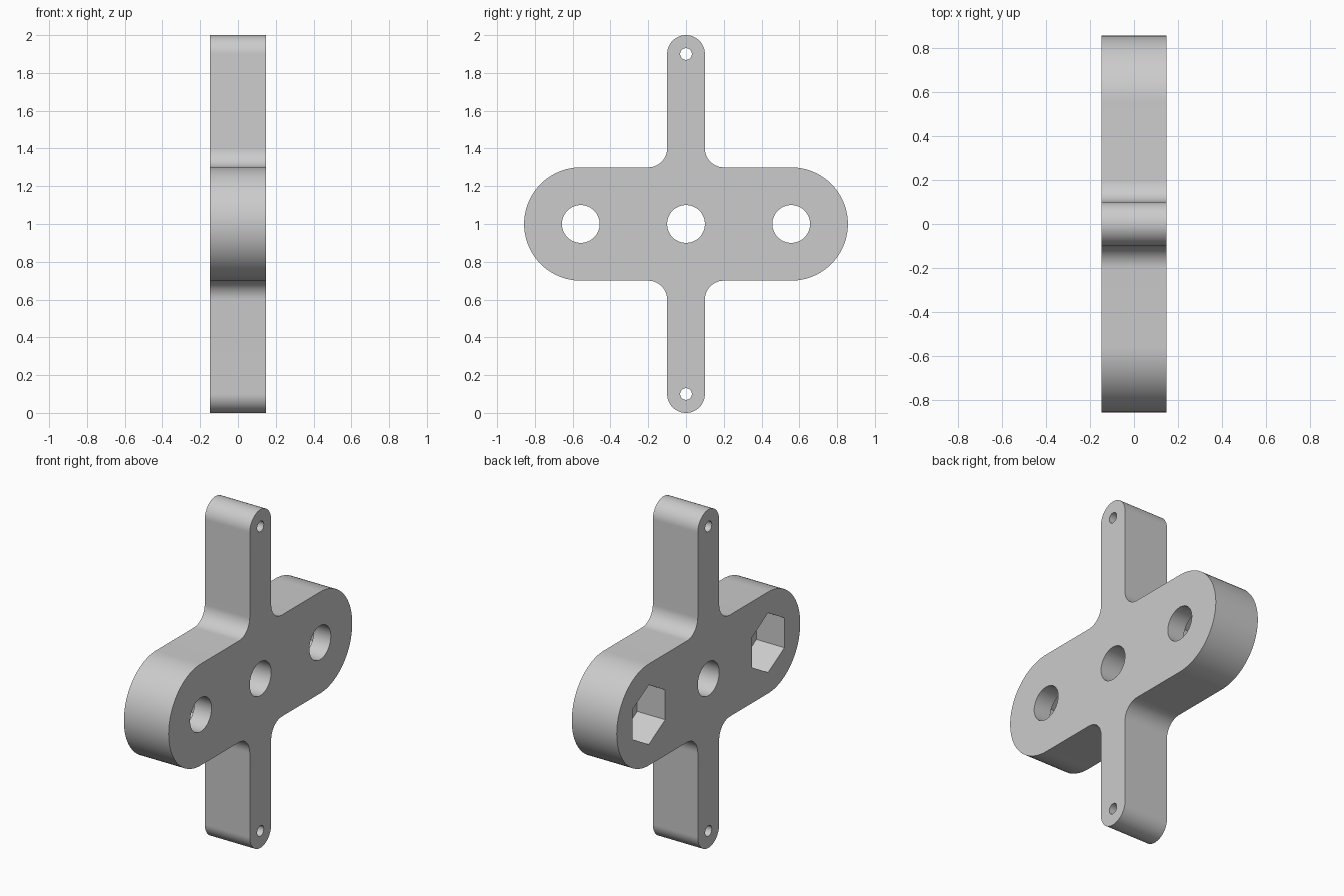
import bpy, bmesh
from math import pi, sin, cos, radians

if "Cube" in bpy.data.objects:
    bpy.data.objects.remove(bpy.data.objects["Cube"], do_unlink=True)

HALF_X = 0.147        # half thickness
MID_Z = 1.0           # height of the body's centre line
END_Y = 0.557         # centres of the body's rounded ends
BODY_R, ARM_R, FILLET = 0.3, 0.1, 0.1
ARM_END = 0.9         # centres of the arms' rounded tips

grey = bpy.data.materials.new("light grey")
grey.use_nodes = True
grey.diffuse_color = (0.6, 0.6, 0.6, 1)
grey.node_tree.nodes["Principled BSDF"].inputs["Base Color"].default_value = (0.6, 0.6, 0.6, 1)


def arc(cy, cz, r, start, end, steps):
    """Points of an arc in the y-z plane, angles in degrees."""
    angles = [radians(start + (end - start) * i / steps) for i in range(steps + 1)]
    return [(cy + r * cos(a), cz + r * sin(a)) for a in angles]


def prism(name, outline, x0, x1):
    """Extrude a y-z outline along x."""
    bm = bmesh.new()
    face = bm.faces.new([bm.verts.new((x0, y, MID_Z + z)) for y, z in outline])
    top = bmesh.ops.extrude_face_region(bm, geom=[face])["geom"]
    bmesh.ops.translate(bm, vec=(x1 - x0, 0, 0),
                        verts=[v for v in top if isinstance(v, bmesh.types.BMVert)])
    bmesh.ops.recalc_face_normals(bm, faces=bm.faces)
    mesh = bpy.data.meshes.new(name)
    bm.to_mesh(mesh)
    bm.free()
    mesh.materials.append(grey)
    obj = bpy.data.objects.new(name, mesh)
    bpy.context.collection.objects.link(obj)
    return obj


# Quarter outline: body end, fillet, arm tip; the rest is its rotation and mirror
corner = ARM_R + FILLET
quarter = (arc(END_Y, 0, BODY_R, 0, 90, 24)
           + arc(corner, BODY_R + FILLET, FILLET, 270, 180, 12)
           + arc(0, ARM_END, ARM_R, 0, 90, 16))
half = quarter + [(-y, z) for y, z in reversed(quarter[:-1])]
outline = half + [(y, -z) for y, z in reversed(half[1:-1])]
bracket = prism("bracket", outline, -HALF_X, HALF_X)

# Cutters: three bores, two pin holes, two hexagonal nut pockets
cutters = []
for y in (-END_Y, 0, END_Y):
    cutters.append(prism("bore_cutter", arc(y, 0, 0.1, 0, 360, 48)[:-1], -0.3, 0.3))
for z in (-ARM_END, ARM_END):
    cutters.append(prism("pin_hole_cutter", arc(0, z, 0.031, 0, 360, 24)[:-1], -0.3, 0.3))
for y in (-END_Y, END_Y):
    cutters.append(prism("nut_pocket_cutter", arc(y, 0, 0.176, 30, 390, 6)[:-1],
                         -0.3, -HALF_X + 0.183))

bpy.ops.object.select_all(action='DESELECT')
bpy.context.view_layer.objects.active = bracket
bracket.select_set(True)
for cutter in cutters:
    cutter.hide_render = True
    cut = bracket.modifiers.new("cut", 'BOOLEAN')
    cut.operation = 'DIFFERENCE'
    cut.solver = 'EXACT'
    cut.object = cutter
    bpy.ops.object.modifier_apply(modifier=cut.name)
    bpy.data.objects.remove(cutter, do_unlink=True)

bpy.ops.object.shade_smooth_by_angle(angle=radians(30))
